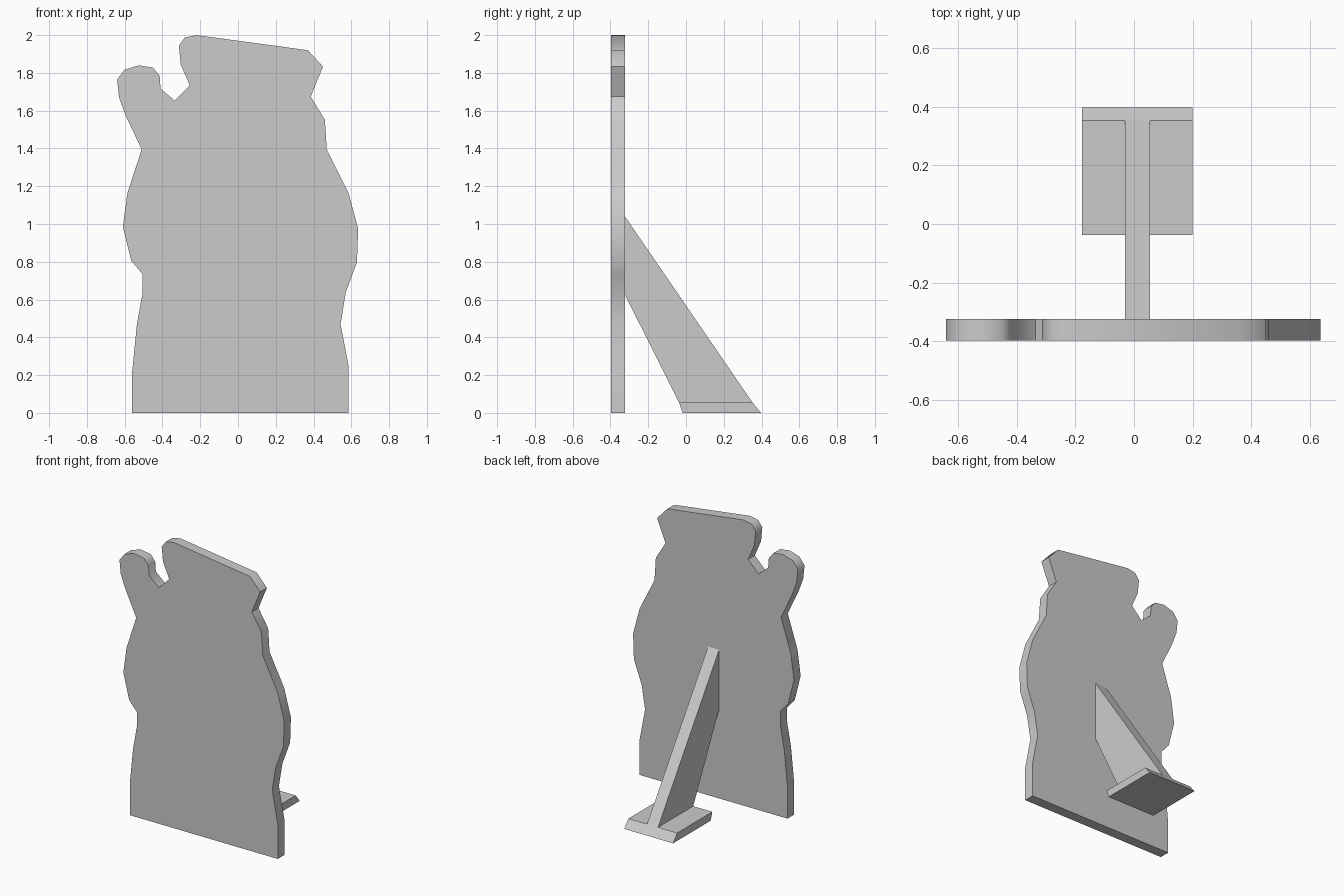
import bpy
import bmesh

cube = bpy.data.objects.get("Cube")
if cube:
    bpy.data.objects.remove(cube, do_unlink=True)

# Single plain grey
grey = bpy.data.materials.new("plain grey")
grey.use_nodes = True
COLOUR = (0.6, 0.6, 0.6, 1)
grey.diffuse_color = COLOUR
grey.node_tree.nodes["Principled BSDF"].inputs["Base Color"].default_value = COLOUR


def prism(name, ring_a, ring_b, smooth=False):
    """Closed solid between two matching outlines."""
    bm = bmesh.new()
    a = [bm.verts.new(p) for p in ring_a]
    b = [bm.verts.new(p) for p in ring_b]
    bm.faces.new(a)
    bm.faces.new(b[::-1])
    n = len(a)
    for i in range(n):
        j = (i + 1) % n
        bm.faces.new((a[j], a[i], b[i], b[j]))
    bmesh.ops.recalc_face_normals(bm, faces=bm.faces)
    mesh = bpy.data.meshes.new(name)
    bm.to_mesh(mesh)
    bm.free()
    mesh.materials.append(grey)
    obj = bpy.data.objects.new(name, mesh)
    bpy.context.collection.objects.link(obj)
    if smooth:
        bpy.ops.object.select_all(action="DESELECT")
        obj.select_set(True)
        bpy.context.view_layer.objects.active = obj
        bpy.ops.object.shade_smooth_by_angle(angle=0.8)
    return obj


# Standing figure outline (x, z): right edge, raised hand, head, left edge
outline = [
    (-.56, 0), (-.56, .22), (-.535, .47), (-.505, .635), (-.505, .735),
    (-.565, .805), (-.61, .985), (-.585, 1.165), (-.51, 1.395),
    (-.595, 1.575), (-.63, 1.67), (-.64, 1.765), (-.6, 1.817),
    (-.525, 1.84), (-.45, 1.828), (-.415, 1.785), (-.41, 1.717),
    (-.335, 1.653), (-.255, 1.733), (-.303, 1.844), (-.313, 1.945),
    (-.282, 1.987), (-.22, 2), (.37, 1.92), (.45, 1.833), (.385, 1.674),
    (.46, 1.552), (.47, 1.393), (.585, 1.165), (.636, .975), (.63, .8),
    (.607, .736), (.57, .636), (.543, .47), (.586, .244), (.586, 0),
]
FRONT, BACK = -.397, -.323
prism("cutout_panel", [(x, FRONT, z) for x, z in outline],
      [(x, BACK, z) for x, z in outline], smooth=True)

# Slanted strut behind the panel (y, z)
FOOT_TOP = .055
strut = [(BACK, 1.04), (.352, FOOT_TOP), (-.037, FOOT_TOP), (BACK, .625)]
prism("support_strut", [(-.03, y, z) for y, z in strut],
      [(.055, y, z) for y, z in strut])

# Foot plate with sloping front and back edges
foot = [(-.037, FOOT_TOP), (.352, FOOT_TOP), (.397, 0), (-.018, 0)]
prism("support_foot", [(-.178, y, z) for y, z in foot],
      [(.2, y, z) for y, z in foot])
